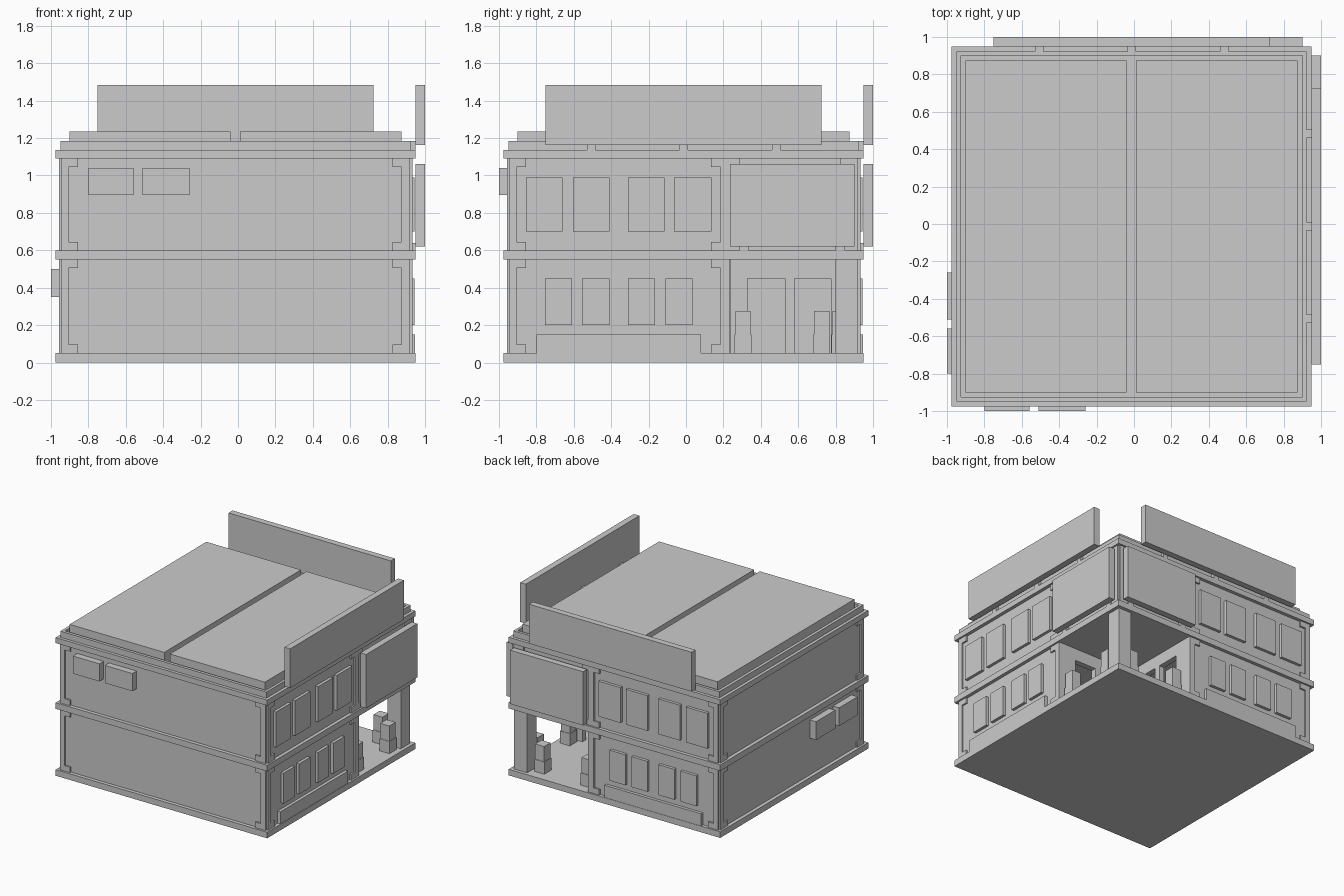
import bpy, bmesh

if "Cube" in bpy.data.objects:
    bpy.data.objects.remove(bpy.data.objects["Cube"])


def box(name, x, y, z):
    bm = bmesh.new()
    bmesh.ops.create_cube(bm, size=1)
    size = [b - a for a, b in (x, y, z)]
    mid = [(a + b) / 2 for a, b in (x, y, z)]
    bmesh.ops.scale(bm, vec=size, verts=bm.verts)
    bmesh.ops.translate(bm, vec=mid, verts=bm.verts)
    mesh = bpy.data.meshes.new(name)
    bm.to_mesh(mesh)
    bm.free()
    obj = bpy.data.objects.new(name, mesh)
    bpy.context.collection.objects.link(obj)
    return obj


def pair(name, x, y, z, names=("right_", "back_")):
    """One box on the right side and its twin on the back (x and y swapped)."""
    box(names[0] + name, x, y, z)
    box(names[1] + name, y, x, z)


LO, HI = -0.958, 0.934      # outer faces of the frame
WLO, WHI = -0.945, 0.92     # outer wall faces
T = 0.045                   # wall thickness
SLAB = (-0.975, 0.948)
IN = 0.238                  # porch walls
FLOORS = [("lower", 0.05, 0.55), ("upper", 0.60, 1.09)]
FRONT = ("front_", "left_")

# Floor slabs and roof slab
for name, z0, z1 in (("base", 0, 0.05), ("middle", 0.55, 0.60), ("roof", 1.09, 1.135)):
    box(name + "_slab", SLAB, SLAB, (z0, z1))

# Thin outer walls around hollow rooms
for floor, z0, z1 in FLOORS:
    box(floor + "_front_wall", (WLO, WHI), (WLO, WLO + T), (z0, z1))
    box(floor + "_left_wall", (WLO, WLO + T), (WLO + T, WHI), (z0, z1))
    pair(floor + "_wall", (WHI - T, WHI), (WLO + T, IN), (z0, z1))
pair("upper_corner_wall", (WHI - T, WHI), (IN, WHI), (0.60, 1.09))

# Porch walls with two doorways each, and the corner column
for a in ((IN - T, 0.33), (0.53, 0.58), (0.775, WHI)):
    pair("porch_wall_pier", (IN - T, IN), a, (0.05, 0.45), ("side_", "rear_"))
pair("porch_wall_lintel", (IN - T, IN), (IN - T, WHI), (0.45, 0.55), ("side_", "rear_"))
box("porch_column", (0.80, WHI), (0.80, WHI), (0.05, 0.55))

# Frame strips and square corner blocks on the four sides
for floor, z0, z1 in FLOORS:
    for a in ((WLO, -0.905), (0.875, WHI)):
        pair(floor + "_frame_post", a, (LO, WLO), (z0, z1), FRONT)
    posts = [(WLO, -0.905), (0.185, 0.235)]
    blocks = [(-0.905, -0.855), (0.135, 0.185)]
    if floor == "upper":
        posts += [(0.875, WHI)]
        blocks += [(0.235, 0.285), (0.825, 0.875)]
    for a in posts:
        pair(floor + "_frame_post", (WHI, HI), a, (z0, z1))
    for zz in ((z0, z0 + 0.045), (z1 - 0.045, z1)):
        for a in ((-0.905, -0.855), (0.825, 0.875)):
            pair(floor + "_frame_block", a, (LO, WLO), zz, FRONT)
        for a in blocks:
            pair(floor + "_frame_block", (WHI, HI), a, zz)

# Windows and low ledge
for a in ((-0.855, -0.66), (-0.605, -0.41), (-0.31, -0.115), (-0.065, 0.135)):
    pair("upper_window", (WHI, 0.944), a, (0.70, 0.99))
for a in ((-0.755, -0.61), (-0.555, -0.41), (-0.31, -0.165), (-0.11, 0.035)):
    pair("lower_window", (WHI, 0.944), a, (0.20, 0.45))
pair("ledge", (WHI, 0.945), (-0.80, 0.08), (0.05, 0.15))

# Planters on the porch: right row and back row
for a in (0.26, 0.68):
    for name, x, y in (("right", 0.81, a), ("back", a, 0.778)):
        box(name + "_planter", (x, x + 0.09), (y, y + 0.09), (0.05, 0.15))
        box(name + "_planter_bush", (x + 0.004, x + 0.086), (y + 0.004, y + 0.086),
            (0.15, 0.275))

# Display panels around the open corner
pair("display_panel", (0.948, 1.0), (0.235, 0.90), (0.62, 1.062))
for a in ((0.285, 0.335), (0.80, 0.85)):
    pair("display_bracket", (WHI, 0.948), a, (0.60, 0.64))

# Roof rim and two roof panels
for a in ((-0.95, -0.925), (0.90, 0.923)):
    box("roof_rim", a, (-0.95, 0.923), (1.135, 1.185))
    box("roof_rim", (-0.925, 0.90), a, (1.135, 1.185))
for a in ((-0.90, -0.04), (0.01, 0.875)):
    box("roof_panel", a, (-0.90, 0.875), (1.135, 1.235))

# Rooftop boards with brackets
pair("roof_board", (0.948, 1.0), (-0.75, 0.725), (1.162, 1.485))
for a in ((-0.53, -0.485), (-0.035, 0.01), (0.46, 0.505)):
    pair("board_bracket", (0.923, 0.948), a, (1.135, 1.185))

# Air conditioner boxes
for a in ((-0.80, -0.56), (-0.51, -0.26)):
    box("front_air_unit", a, (-1.0, WLO), (0.895, 1.04))
    box("left_air_unit", (-1.0, WLO), a, (0.35, 0.50))
